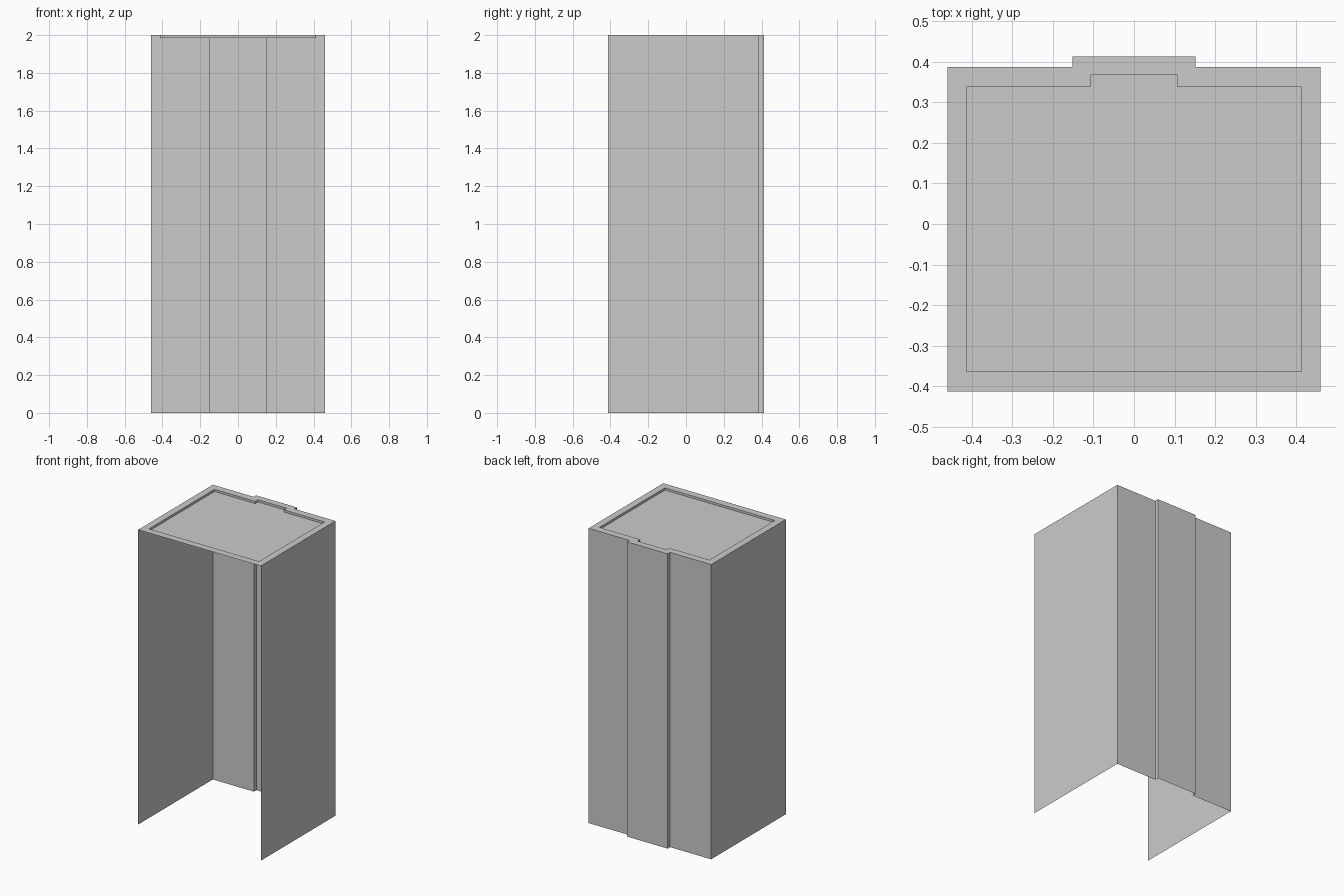
import bpy, bmesh

if "Cube" in bpy.data.objects:
    bpy.data.objects.remove(bpy.data.objects["Cube"])

HEIGHT, RECESS_Z = 2.0, 1.985


def outline(half_w, front, back, bump_w, bump_back):
    """Counter-clockwise plan outline, starting at front left, with a stepped back."""
    right = [(half_w, front), (half_w, back), (bump_w, back), (bump_w, bump_back)]
    return right + [(-x, y) for x, y in reversed(right)]


def add_object(name, build):
    bm = bmesh.new()
    build(bm)
    mesh = bpy.data.meshes.new(name)
    bm.to_mesh(mesh)
    bm.free()
    obj = bpy.data.objects.new(name, mesh)
    bpy.context.collection.objects.link(obj)
    return obj


def loop(bm, points, z):
    return [bm.verts.new((x, y, z)) for x, y in points]


def bridge(bm, a, b, closed=True):
    n = len(a)
    for i in range(n if closed else n - 1):
        j = (i + 1) % n
        bm.faces.new((a[i], a[j], b[j], b[i]))


outer = outline(0.46, -0.413, 0.387, 0.152, 0.413)
inner = outline(0.413, -0.364, 0.338, 0.107, 0.367)


# Single-sheet side and back walls, open at the front and bottom
def walls(bm):
    bridge(bm, loop(bm, outer, 0), loop(bm, outer, HEIGHT), closed=False)


# Flat rim around the top, dropping into a shallow recessed panel
def top(bm):
    rim_out = loop(bm, outer, HEIGHT)
    rim_in = loop(bm, inner, HEIGHT)
    floor = loop(bm, inner, RECESS_Z)
    bridge(bm, rim_out, rim_in)
    bridge(bm, rim_in, floor)
    bm.faces.new(floor)


add_object("side_and_back_walls", walls)
add_object("recessed_top", top)
